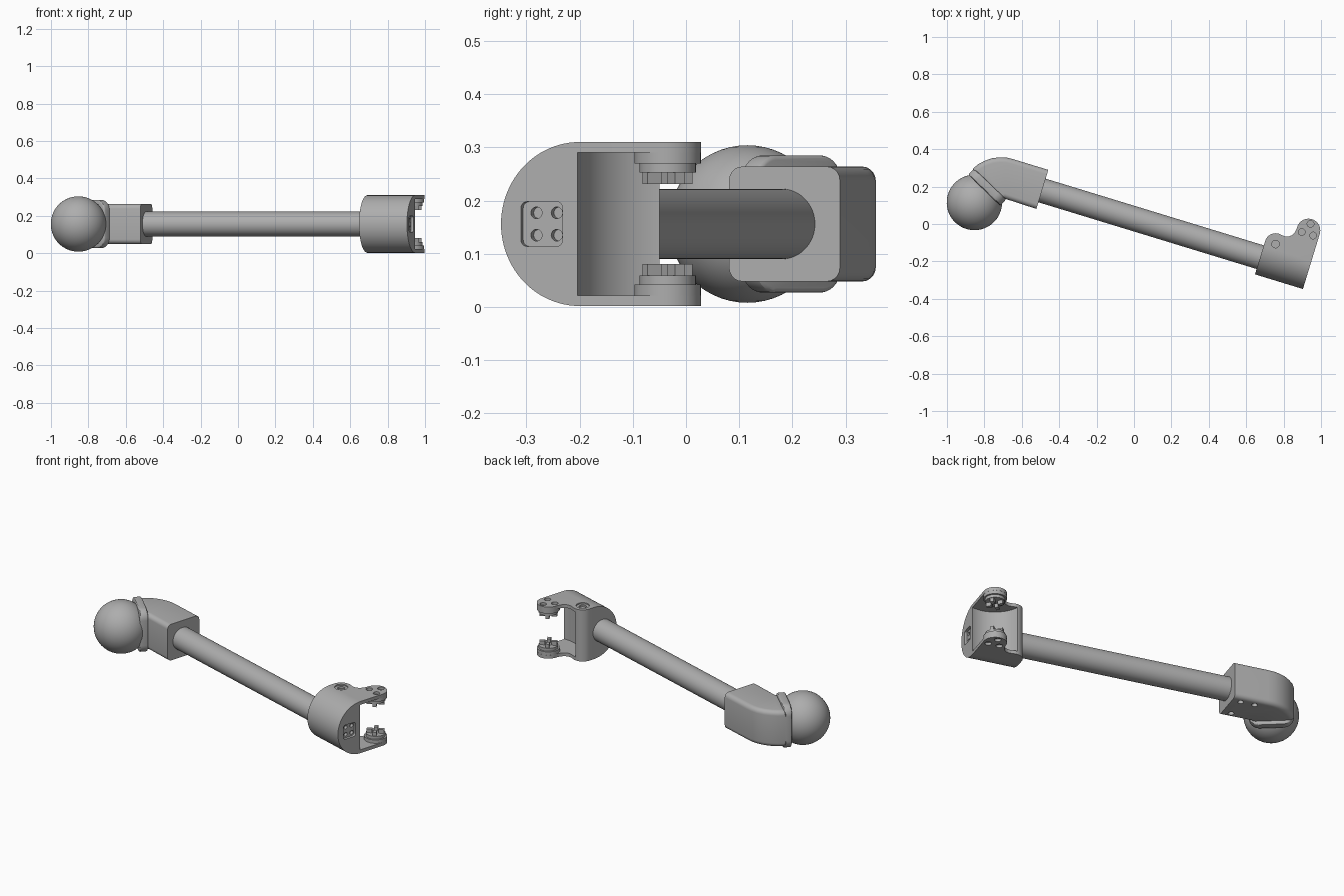
import bpy, bmesh, math
from math import cos, sin, pi, radians
from mathutils import Matrix, Vector

cube = bpy.data.objects.get("Cube")
if cube:
    bpy.data.objects.remove(cube, do_unlink=True)

GREY = (0.42, 0.42, 0.42, 1)
mat = bpy.data.materials.new("plain grey")
mat.use_nodes = True
mat.diffuse_color = GREY
mat.node_tree.nodes["Principled BSDF"].inputs["Base Color"].default_value = GREY

# Everything is laid out along the rod, then turned into place
MID = 0.156
FRAME = Matrix.Translation((-0.49, 0.185, MID)) @ Matrix.Rotation(radians(-17), 4, 'Z')


def finish(name, bm, local=Matrix()):
    bmesh.ops.recalc_face_normals(bm, faces=bm.faces)
    me = bpy.data.meshes.new(name)
    bm.to_mesh(me)
    bm.free()
    me.transform(FRAME @ local)
    me.materials.append(mat)
    ob = bpy.data.objects.new(name, me)
    bpy.context.collection.objects.link(ob)
    return ob


def extruded(points, low, high):
    bm = bmesh.new()
    face = bm.faces.new([bm.verts.new((x, y, low)) for x, y in points])
    new = bmesh.ops.extrude_face_region(bm, geom=[face])["geom"]
    verts = [g for g in new if isinstance(g, bmesh.types.BMVert)]
    bmesh.ops.translate(bm, verts=verts, vec=(0, 0, high - low))
    return bm


def arc(x, y, r, start, end, n=14):
    angles = [radians(start + (end - start) * i / n) for i in range(n + 1)]
    return [(x + r * cos(a), y + r * sin(a)) for a in angles]


def cylinder(name, x, y, r, low, high, local=Matrix(), n=40):
    return finish(name, extruded(arc(x, y, r, 0, 360, n)[:-1], low, high), local)


def boolean(ob, tool, kind='DIFFERENCE'):
    mod = ob.modifiers.new("cut", 'BOOLEAN')
    mod.operation, mod.object, mod.solver = kind, tool, 'EXACT'
    bpy.context.view_layer.objects.active = ob
    bpy.ops.object.modifier_apply(modifier=mod.name)
    bpy.data.objects.remove(tool, do_unlink=True)


def smooth(ob, angle=30):
    bpy.ops.object.select_all(action='DESELECT')
    ob.select_set(True)
    bpy.context.view_layer.objects.active = ob
    bpy.ops.object.shade_smooth_by_angle(angle=radians(angle))


# Local z becomes the rod direction, local x sideways, local y up
ALONG = Matrix(((0, 0, 1, 0), (1, 0, 0, 0), (0, 1, 0, 0), (0, 0, 0, 1)))

# Rod
rod = cylinder("rod", -0.006, 0, 0.066, -0.05, 1.24, ALONG, 64)

# Ball
bm = bmesh.new()
bmesh.ops.create_uvsphere(bm, u_segments=56, v_segments=28, radius=0.148)
ball = finish("ball", bm, Matrix.Translation((-0.327, -0.173, 0)))

# Elbow with rounded long edges
outline = [(0, -0.109), (0, 0.109), (-0.19, 0.109), (-0.23, 0.107), (-0.27, 0.097),
           (-0.307, 0.08), (-0.341, 0.055), (-0.368, 0.028), (-0.388, -0.004),
           (-0.375, -0.035), (-0.2, -0.12), (-0.178, -0.106)]
bm = extruded(outline, -0.108, 0.108)
rim = [e for e in bm.edges
       if abs(e.verts[0].co.z - e.verts[1].co.z) < 0.001
       and max(abs(v.co.x) for v in e.verts) > 0.001]
bmesh.ops.bevel(bm, geom=rim, offset=0.026, segments=5, profile=0.5, affect='EDGES')
elbow = finish("elbow", bm)
for x, y in ((-0.05, 0.065), (-0.13, 0.065), (-0.05, -0.065)):
    boolean(elbow, cylinder("screw_cutter", x, y, 0.016, -0.13, -0.09, n=20))

# Collar between elbow and ball
bm = bmesh.new()
bmesh.ops.create_cube(bm, size=1)
bmesh.ops.scale(bm, vec=(0.238, 0.046, 0.258), verts=bm.verts)
corners = [e for e in bm.edges if abs(e.verts[0].co.y - e.verts[1].co.y) > 0.01]
bmesh.ops.bevel(bm, geom=corners, offset=0.055, segments=8, profile=0.5, affect='EDGES')
rim = [e for e in bm.edges if abs(e.verts[0].co.y - e.verts[1].co.y) < 0.001]
bmesh.ops.bevel(bm, geom=rim, offset=0.009, segments=3, profile=0.5, affect='EDGES')
collar = finish("collar", bm, Matrix.Translation((-0.286, -0.074, 0))
                @ Matrix.Rotation(radians(-27), 4, 'Z'))

# Fork: plan outline crossed with a half-round section
TIP = (1.425, 0.206)
BOSS = (1.278, 0.085)
plan = [(1.22, -0.13), (1.488, -0.13)]
plan += arc(*TIP, 0.063, 0, 185, 24)
plan += [(1.358, 0.176), (1.349, 0.157), (1.335, 0.145), (1.315, 0.139)]
plan += arc(*BOSS, 0.058, 75, 180)
fork = finish("fork", extruded(plan, -0.2, 0.2))
section = arc(0.052, 0, 0.154, 90, 270, 48) + [(0.4, -0.154), (0.4, 0.154)]
boolean(fork, finish("section_cutter", extruded(section, 1.1, 1.6), ALONG), 'INTERSECT')

# Rounded gap between the arms
boolean(fork, cylinder("gap_cutter", *TIP, 0.17, -0.134, 0.134, n=80))

# Stepped hole on top
boolean(fork, cylinder("boss_cutter", *BOSS, 0.036, 0.147, 0.2))
boolean(fork, cylinder("boss_hole_cutter", *BOSS, 0.02, 0.137, 0.2))

# Socket with four holes in the end face
pocket = []
for k, (sx, sy) in enumerate(((1, 1), (-1, 1), (-1, -1), (1, -1))):
    pocket += arc(-0.022 + sx * 0.029, sy * 0.03, 0.012, k * 90, k * 90 + 90, 5)
boolean(fork, finish("socket_cutter", extruded(pocket, 1.473, 1.55), ALONG))
for sx in (-1, 1):
    for sy in (-1, 1):
        boolean(fork, cylinder("pin_cutter", -0.017 + sx * 0.02, sy * 0.021, 0.011,
                               1.455, 1.55, ALONG, 20))

parts = [rod, ball, elbow, collar]

# Pads and teeth inside each arm tip, mirrored top and bottom
holes = [(TIP[0] + 0.037 * cos(a), TIP[1] + 0.037 * sin(a))
         for a in (radians(90 + 120 * k) for k in range(3))]
for side, word in ((1, "upper"), (-1, "lower")):
    flip = Matrix.Diagonal((1, 1, side, 1))
    pad = cylinder(word + "_pad", *TIP, 0.0625, 0.114, 0.136, flip)
    seat = cylinder(word + "_pad_step", *TIP, 0.053, 0.097, 0.116, flip)
    for ob in (pad, seat):
        bm = bmesh.new()
        bm.from_mesh(ob.data)
        bmesh.ops.recalc_face_normals(bm, faces=bm.faces)
        bm.to_mesh(ob.data)
        bm.free()
    for x, y in holes:
        tool = cylinder("tip_cutter", x, y, 0.018, side * 0.139, side * 0.2, n=24)
        boolean(fork, tool)
    parts += [pad, seat]
    for k in range(4):
        a = k * pi / 2 + pi / 4
        bm = bmesh.new()
        bmesh.ops.create_cube(bm, size=1)
        bmesh.ops.scale(bm, vec=(0.03, 0.02, 0.026), verts=bm.verts)
        place = (Matrix.Translation((*TIP, side * 0.088)) @ Matrix.Rotation(a, 4, 'Z')
                 @ Matrix.Translation((0.033, 0, 0)))
        finish(word + "_tooth", bm, place)

for ob in parts + [fork]:
    smooth(ob)
